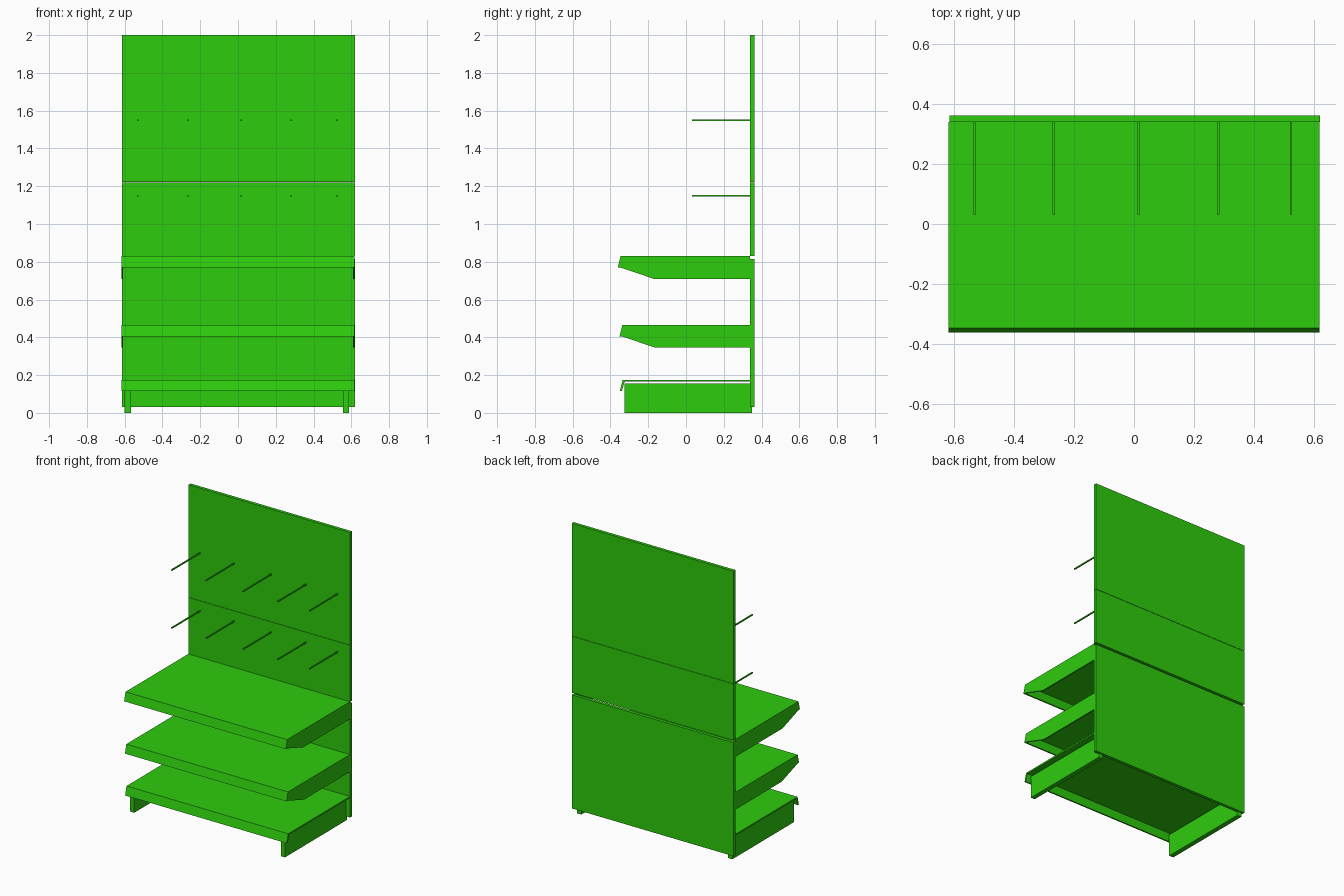
import bpy, bmesh

cube = bpy.data.objects.get("Cube")
if cube:
    bpy.data.objects.remove(cube, do_unlink=True)

COLOR = (0.027, 0.604, 0.004, 1)
green = bpy.data.materials.new("bright green")
green.use_nodes = True
green.diffuse_color = COLOR
green.node_tree.nodes["Principled BSDF"].inputs["Base Color"].default_value = COLOR


def prism(name, x0, x1, profile):
    """Extrude a (y, z) profile along x."""
    bm = bmesh.new()
    face = bm.faces.new([bm.verts.new((x0, y, z)) for y, z in profile])
    out = bmesh.ops.extrude_face_region(bm, geom=[face])
    verts = [v for v in out["geom"] if isinstance(v, bmesh.types.BMVert)]
    bmesh.ops.translate(bm, verts=verts, vec=(x1 - x0, 0, 0))
    bmesh.ops.recalc_face_normals(bm, faces=bm.faces)
    mesh = bpy.data.meshes.new(name)
    bm.to_mesh(mesh)
    bm.free()
    mesh.materials.append(green)
    obj = bpy.data.objects.new(name, mesh)
    bpy.context.scene.collection.objects.link(obj)
    return obj


def box(name, x0, x1, y0, y1, z0, z1):
    return prism(name, x0, x1, [(y0, z0), (y1, z0), (y1, z1), (y0, z1)])


BACK = 0.34   # front face of the back panels
HALF = 0.618  # half width of the shelves

# Back panels, with a narrow gap above the lowest one
for name, z0, z1 in (("lower_back_panel", 0.03, 0.815),
                     ("middle_back_panel", 0.83, 1.22),
                     ("upper_back_panel", 1.222, 2.0)):
    box(name, -0.615, 0.62, BACK, 0.362, z0, z1)


# Shelf sheet with a slanted front lip, as one bent profile
def shelf(name, top, front):
    t = 0.01
    prism(name, -HALF, HALF, [
        (BACK, top), (front, top), (front - 0.015, top - 0.06),
        (front - 0.005, top - 0.06), (front + 0.01, top - t), (BACK, top - t)])


# Tapered side bracket under a shelf
def brackets(name, top, front):
    for side, x in (("right", -HALF), ("left", HALF - 0.01)):
        prism(f"{side}_{name}", x, x + 0.01, [
            (BACK, top - 0.002), (front + 0.003, top - 0.002),
            (front - 0.008, top - 0.058), (front + 0.175, top - 0.12),
            (BACK, top - 0.12)])


shelf("bottom_shelf", 0.175, -0.335)
for name, top, front in (("middle_shelf", 0.465, -0.337),
                         ("top_shelf", 0.83, -0.346)):
    shelf(name, top, front)
    brackets(name + "_bracket", top, front)

# Base feet
box("right_foot", -0.6, -0.566, -0.325, 0.35, 0, 0.155)
box("left_foot", 0.555, 0.587, -0.325, 0.35, 0, 0.155)

# Two rows of display pegs
for row, z in (("lower", 1.15), ("upper", 1.55)):
    for i, x in enumerate((-0.53, -0.267, 0.016, 0.281, 0.523)):
        box(f"{row}_peg_{i + 1}", x - 0.004, x + 0.004, 0.032, BACK,
            z - 0.004, z + 0.004)
